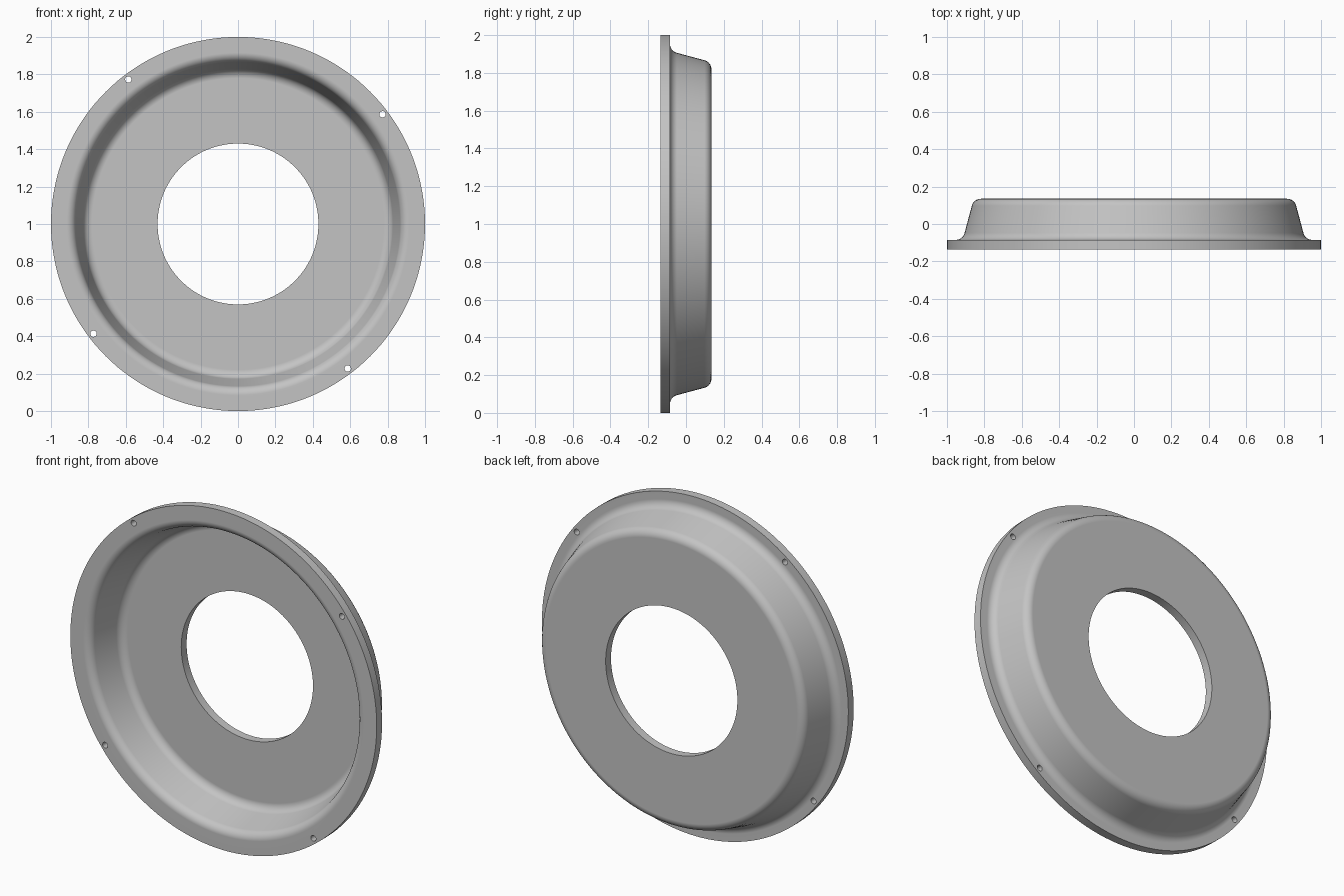
import bpy, bmesh, math
from mathutils import Vector, Matrix

if "Cube" in bpy.data.objects:
    bpy.data.objects.remove(bpy.data.objects["Cube"])

SEGMENTS = 144
CENTRE = Vector((0, 0, 1))

grey = bpy.data.materials.new("plain grey")
grey.diffuse_color = (0.55, 0.55, 0.55, 1)
grey.use_nodes = True
grey.node_tree.nodes["Principled BSDF"].inputs["Base Color"].default_value = grey.diffuse_color


def fillet(corners, steps=8):
    """Round the corners of a closed (radius, depth) profile."""
    points = []
    for i, (r, y, rad) in enumerate(corners):
        p = Vector((r, y))
        if rad == 0:
            points.append(p)
            continue
        a = (Vector(corners[i - 1][:2]) - p).normalized()
        b = (Vector(corners[(i + 1) % len(corners)][:2]) - p).normalized()
        half = math.acos(a.dot(b)) / 2
        centre = p + (a + b).normalized() * (rad / math.sin(half))
        start = p + a * (rad / math.tan(half)) - centre
        end = p + b * (rad / math.tan(half)) - centre
        t0 = math.atan2(start.y, start.x)
        turn = math.atan2(end.y, end.x) - t0
        turn = (turn + math.pi) % (2 * math.pi) - math.pi
        for k in range(steps + 1):
            t = t0 + turn * k / steps
            points.append(centre + Vector((math.cos(t), math.sin(t))) * rad)
    return points


# Pressed dish: back plate with centre hole, sloped wall, outer flange
corners = [
    (0.43, 0.085, 0), (0.818, 0.085, 0.05), (0.877, -0.135, 0.05),
    (1.0, -0.135, 0), (1.0, -0.085, 0), (0.916, -0.085, 0.05),
    (0.857, 0.135, 0.05), (0.43, 0.135, 0),
]
profile = fillet(corners)
bm = bmesh.new()
rings = []
for s in range(SEGMENTS):
    t = 2 * math.pi * s / SEGMENTS
    rings.append([bm.verts.new(CENTRE + Vector((p.x * math.cos(t), p.y, p.x * math.sin(t))))
                  for p in profile])
n = len(profile)
for s in range(SEGMENTS):
    a, b = rings[s], rings[(s + 1) % SEGMENTS]
    for i in range(n):
        j = (i + 1) % n
        bm.faces.new((a[i], a[j], b[j], b[i]))
bmesh.ops.recalc_face_normals(bm, faces=bm.faces)
mesh = bpy.data.meshes.new("dish_ring")
bm.to_mesh(mesh)
bm.free()
dish = bpy.data.objects.new("dish_ring", mesh)
mesh.materials.append(grey)
bpy.context.collection.objects.link(dish)

# Four small screw holes through the flange
bm = bmesh.new()
for k in range(4):
    t = math.radians(37.2 + 90 * k)
    place = Matrix.Translation(CENTRE + Vector((0.97 * math.cos(t), -0.11, 0.97 * math.sin(t))))
    bmesh.ops.create_cone(bm, cap_ends=True, segments=20, radius1=0.017, radius2=0.017,
                          depth=0.12, matrix=place @ Matrix.Rotation(math.pi / 2, 4, 'X'))
cut_mesh = bpy.data.meshes.new("screw_hole_cutter")
bm.to_mesh(cut_mesh)
bm.free()
cut_mesh.materials.append(grey)
cutter = bpy.data.objects.new("screw_hole_cutter", cut_mesh)
bpy.context.collection.objects.link(cutter)
cutter.hide_render = True

bpy.context.view_layer.objects.active = dish
dish.select_set(True)
holes = dish.modifiers.new("screw_holes", 'BOOLEAN')
holes.operation = 'DIFFERENCE'
holes.solver = 'EXACT'
holes.object = cutter
bpy.ops.object.modifier_apply(modifier=holes.name)
bpy.data.objects.remove(cutter)

# Smooth bends, crisp rims
bpy.ops.object.shade_smooth_by_angle(angle=math.radians(30))
weighted = dish.modifiers.new("flat_plates", 'WEIGHTED_NORMAL')
weighted.keep_sharp = True
